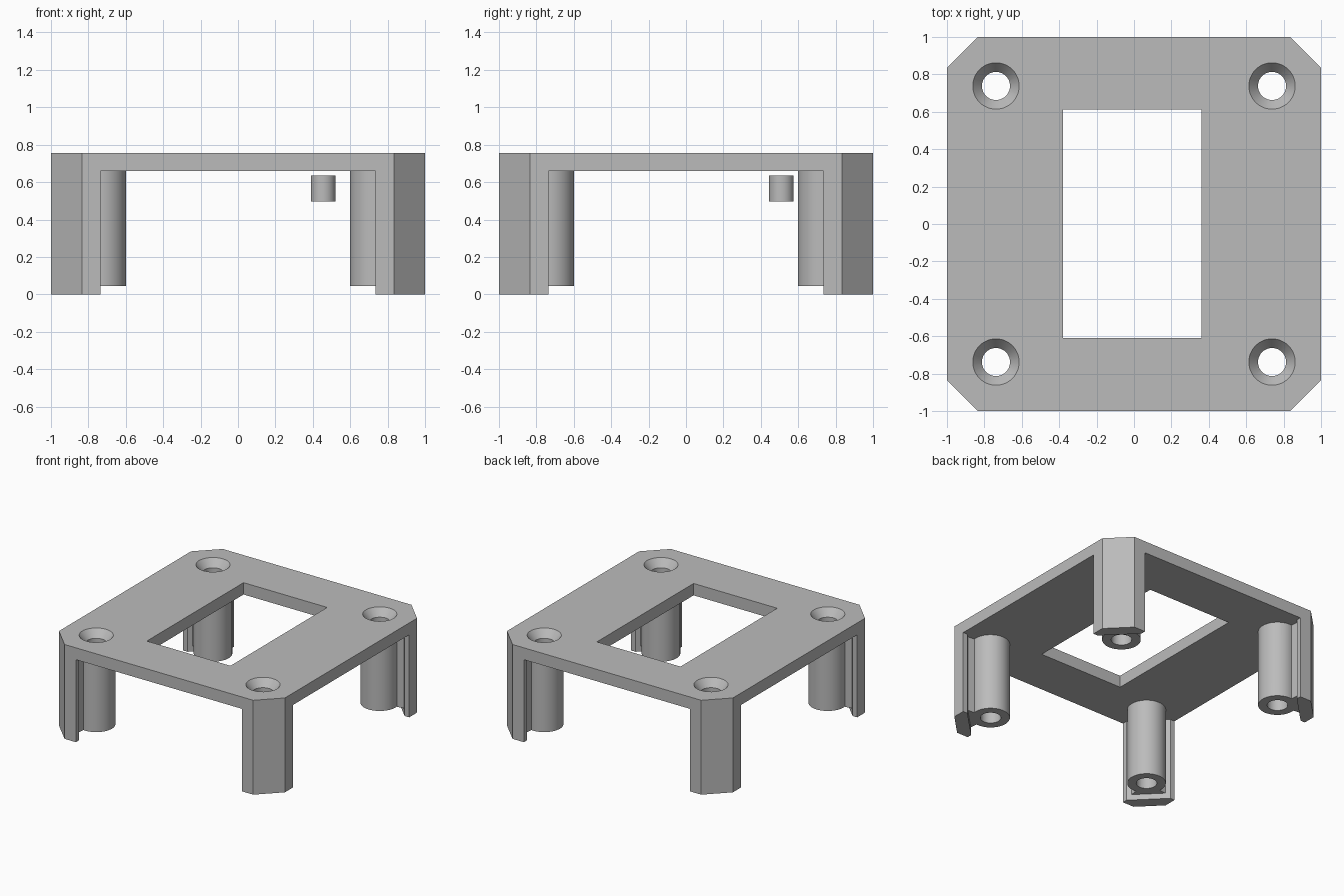
import bpy, bmesh, math
from mathutils import Vector

cube = bpy.data.objects.get("Cube")
if cube:
    bpy.data.objects.remove(cube, do_unlink=True)

TOP, UNDER, FOOT = 0.755, 0.66, 0.045
POST, POST_R, BORE_R, SINK_R = 0.738, 0.14, 0.075, 0.124

grey = bpy.data.materials.new("plain grey")
grey.use_nodes = True
colour = (0.5, 0.5, 0.5, 1)
grey.diffuse_color = colour
grey.node_tree.nodes["Principled BSDF"].inputs["Base Color"].default_value = colour


def prism(name, outline, z0, z1):
    """Extrude a flat outline between two heights."""
    bm = bmesh.new()
    face = bm.faces.new([bm.verts.new((x, y, z0)) for x, y in outline])
    out = bmesh.ops.extrude_face_region(bm, geom=[face])
    verts = [v for v in out["geom"] if isinstance(v, bmesh.types.BMVert)]
    bmesh.ops.translate(bm, verts=verts, vec=(0, 0, z1 - z0))
    bmesh.ops.recalc_face_normals(bm, faces=bm.faces)
    mesh = bpy.data.meshes.new(name)
    bm.to_mesh(mesh)
    bm.free()
    mesh.materials.append(grey)
    obj = bpy.data.objects.new(name, mesh)
    bpy.context.collection.objects.link(obj)
    return obj


def circle(x, y, r, n=48):
    return [(x + r * math.cos(math.tau * i / n), y + r * math.sin(math.tau * i / n))
            for i in range(n)]


def combine(target, tool, operation):
    """Apply a boolean and drop the tool."""
    mod = target.modifiers.new(operation.lower(), "BOOLEAN")
    mod.operation, mod.object, mod.solver = operation, tool, "EXACT"
    bpy.context.view_layer.objects.active = target
    bpy.ops.object.modifier_apply(modifier=mod.name)
    bpy.data.objects.remove(tool, do_unlink=True)


# Top plate with chamfered corners and an offset window
corner = 0.835
plate = prism("mounting_frame",
              [(1, -corner), (1, corner), (corner, 1), (-corner, 1),
               (-1, corner), (-1, -corner), (-corner, -1), (corner, -1)], UNDER, TOP)
window = prism("window_cutter", [(-0.38, -0.61), (0.36, -0.61), (0.36, 0.613), (-0.38, 0.613)],
               UNDER - 0.1, TOP + 0.1)
combine(plate, window, "DIFFERENCE")

# Corner legs: outer wall, web and screw post
inner, lip = 0.735, 0.96
wall_line = [(inner, 1), (corner, 1), (1, corner), (1, inner), (lip, inner), (inner, lip)]
web_line = [(0.945, 0.755), (0.755, 0.945), (POST, POST)]
web_line = [(x + 0.006, y + 0.006) for x, y in web_line]
signs = [(sx, sy) for sx in (-1, 1) for sy in (-1, 1)]
for sx, sy in signs:
    def flip(points):
        return [(x * sx, y * sy) for x, y in points]
    leg = prism("leg_wall", flip(wall_line), 0, UNDER + 0.05)
    combine(leg, prism("leg_web", flip(web_line), FOOT, UNDER + 0.04), "UNION")
    post = prism("screw_post", circle(sx * POST, sy * POST, POST_R), FOOT, UNDER + 0.03)
    combine(leg, post, "UNION")
    combine(plate, leg, "UNION")

# Screw bores with conical sinks at the top
for sx, sy in signs:
    x, y = sx * POST, sy * POST
    combine(plate, prism("bore_cutter", circle(x, y, BORE_R), -0.1, TOP + 0.1), "DIFFERENCE")
    sink = prism("sink_cutter", circle(x, y, SINK_R), TOP - 0.06, TOP + 0.06)
    for v in sink.data.vertices:
        scale = (BORE_R if v.co.z < TOP else 2 * SINK_R - BORE_R) / SINK_R
        v.co = Vector(((v.co.x - x) * scale + x, (v.co.y - y) * scale + y, v.co.z))
    combine(plate, sink, "DIFFERENCE")

# Small loose peg under the plate
peg = prism("small_peg", circle(0.455, 0.51, 0.066), 0.495, 0.635)

for obj in (plate, peg):
    bpy.ops.object.select_all(action="DESELECT")
    obj.select_set(True)
    bpy.context.view_layer.objects.active = obj
    bpy.ops.object.shade_smooth_by_angle(angle=math.radians(25))
